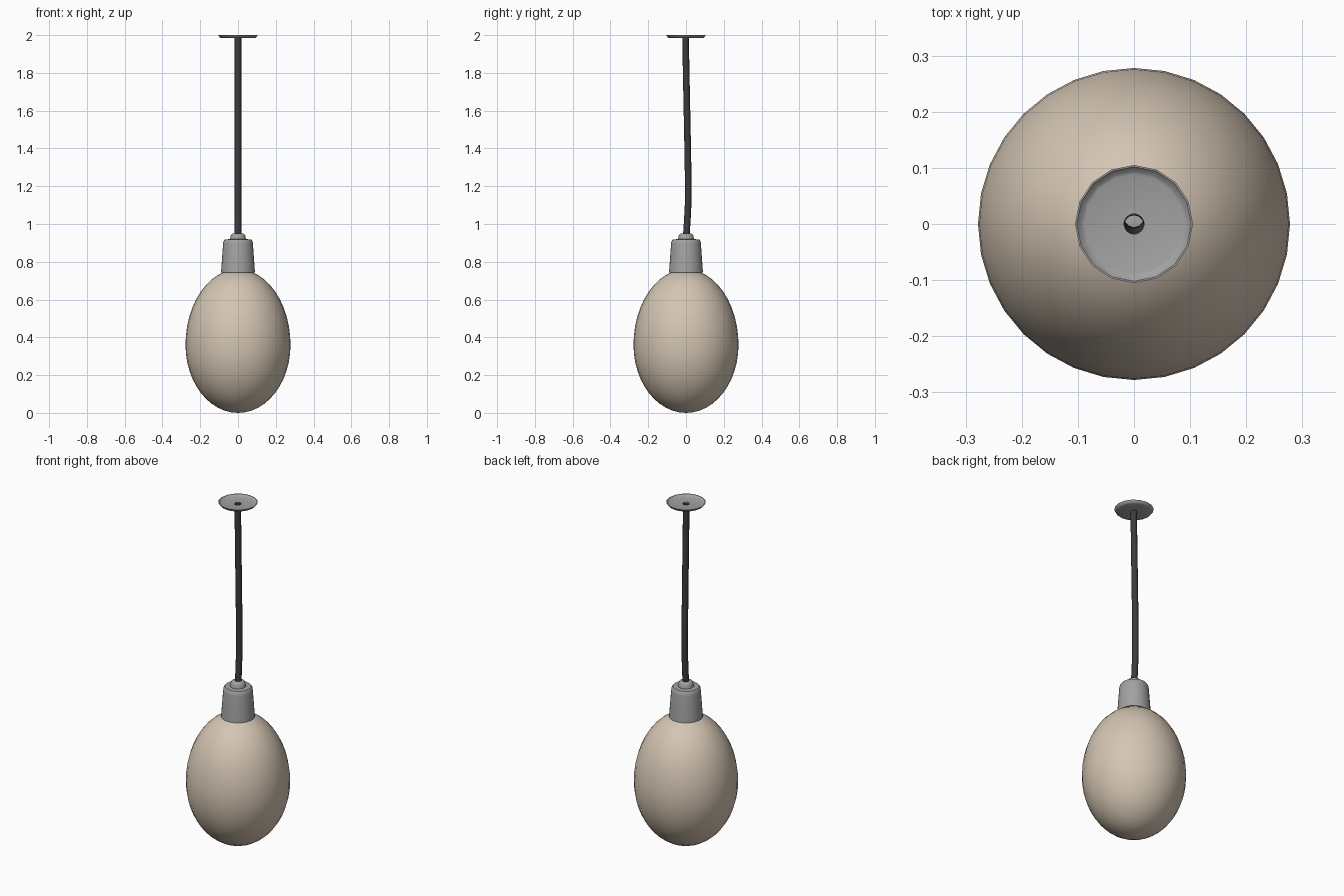
import bpy, bmesh, math

if "Cube" in bpy.data.objects:
    bpy.data.objects.remove(bpy.data.objects["Cube"])


def material(name, rgb):
    m = bpy.data.materials.new(name)
    m.diffuse_color = (*rgb, 1)
    m.use_nodes = True
    m.node_tree.nodes["Principled BSDF"].inputs["Base Color"].default_value = m.diffuse_color
    return m


TAN = material("warm_tan_glass", (0.66, 0.56, 0.45))
GREY = material("metal_grey", (0.36, 0.36, 0.36))
DARK = material("cable_black", (0.045, 0.045, 0.047))


def finish(name, bm, mat, angle):
    bmesh.ops.remove_doubles(bm, verts=bm.verts, dist=1e-5)
    me = bpy.data.meshes.new(name)
    bm.to_mesh(me)
    bm.free()
    ob = bpy.data.objects.new(name, me)
    bpy.context.collection.objects.link(ob)
    me.materials.append(mat)
    bpy.ops.object.select_all(action='DESELECT')
    ob.select_set(True)
    bpy.context.view_layer.objects.active = ob
    bpy.ops.object.shade_smooth_by_angle(angle=math.radians(angle))
    return ob


def loft(name, rings, sides, mat, angle=40):
    """Skin circles given as (radius, y, z); runs upward on the outside."""
    bm = bmesh.new()
    loops = [[bm.verts.new((r * math.cos(2 * math.pi * i / sides),
                            y + r * math.sin(2 * math.pi * i / sides), z))
              for i in range(sides)] for r, y, z in rings]
    for a, b in zip(loops, loops[1:]):
        for i in range(sides):
            j = (i + 1) % sides
            bm.faces.new((a[i], a[j], b[j], b[i]))
    return finish(name, bm, mat, angle)


# egg-shaped bulb, slightly taller above its widest point
egg = []
for k in range(25):
    t = -math.pi / 2 + math.pi * k / 24
    half = 0.36 if t < 0 else 0.40
    egg.append((0.278 * math.cos(t), 0, 0.36 + half * math.sin(t)))
loft("bulb", egg, 32, TAN, 60)

# tapered lamp holder with rounded shoulder and cable grip
loft("socket", [(0, 0, 0.742), (0.09, 0, 0.742), (0.079, 0, 0.895),
                (0.077, 0, 0.908), (0.07, 0, 0.918), (0.042, 0, 0.92),
                (0.039, 0, 0.937), (0.034, 0, 0.946), (0.027, 0, 0.95),
                (0, 0, 0.95)], 32, GREY)

# hollow hanging cable, bowed slightly backwards
path = [(0.002, 0.945), (0.007, 1.02), (0.011, 1.1), (0.012, 1.2), (0.010, 1.35),
        (0.007, 1.5), (0.003, 1.7), (0.0, 1.85), (-0.002, 1.99)]
loft("cable", [(0.0175, y, z) for y, z in path], 12, DARK, 50)

# shallow ceiling dish, open at the top, with a hole for the cable
loft("ceiling_plate", [(0.018, 0, 1.985), (0.09, 0, 1.985), (0.097, 0, 1.988),
                       (0.105, 0, 2.0), (0.102, 0, 2.0), (0.094, 0, 1.991),
                       (0.088, 0, 1.989), (0.018, 0, 1.989), (0.018, 0, 1.985)],
     16, GREY)
